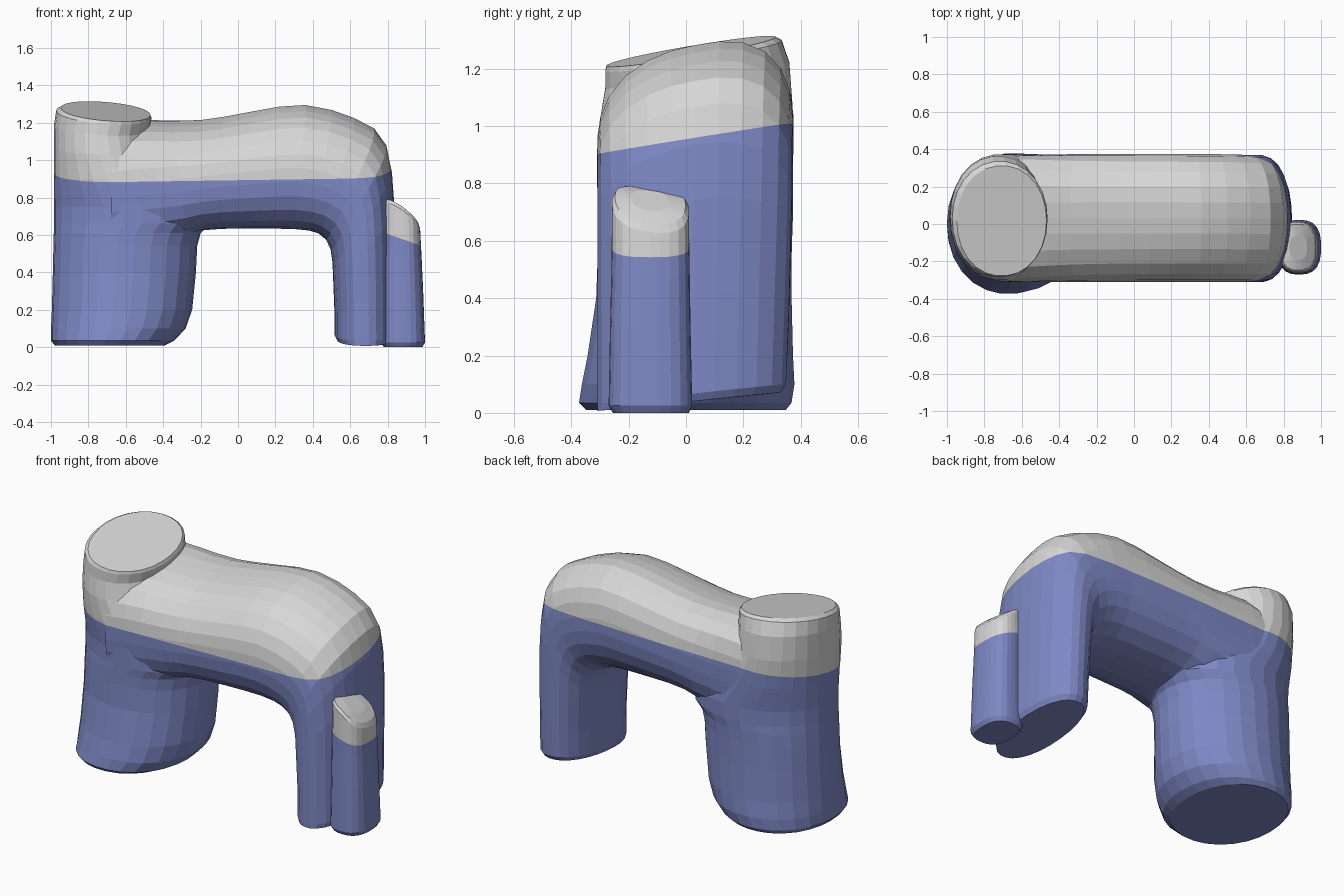
import bpy
import bmesh
from math import cos, sin, tau
from mathutils import Vector

if "Cube" in bpy.data.objects:
    bpy.data.objects.remove(bpy.data.objects["Cube"])

SIDES = 26


def material(name, rgb):
    mat = bpy.data.materials.new(name)
    mat.use_nodes = True
    color = (*rgb, 1)
    mat.diffuse_color = color
    mat.node_tree.nodes["Principled BSDF"].inputs["Base Color"].default_value = color
    return mat


blue = material("slate blue", (0.21, 0.25, 0.56))
grey = material("pale grey", (0.68, 0.68, 0.68))


def loft(name, rings):
    """Skin a list of closed rings and cap both ends."""
    bm = bmesh.new()
    loops = [[bm.verts.new(p) for p in ring] for ring in rings]
    for low, high in zip(loops, loops[1:]):
        for i in range(SIDES):
            j = (i + 1) % SIDES
            bm.faces.new((low[i], low[j], high[j], high[i]))
    bm.faces.new(loops[0][::-1])
    bm.faces.new(loops[-1])
    bmesh.ops.recalc_face_normals(bm, faces=bm.faces)
    mesh = bpy.data.meshes.new(name)
    bm.to_mesh(mesh)
    bm.free()
    obj = bpy.data.objects.new(name, mesh)
    bpy.context.collection.objects.link(obj)
    return obj


def curve(t, power):
    """Point on a unit superellipse."""
    c, s = cos(t), sin(t)
    k = (abs(c) ** power + abs(s) ** power) ** (-1 / power)
    return c * k, s * k


def column(name, levels, tilt, power):
    """Stack of level ovals; each level leans by its share of the tilt."""
    rings = []
    for z, x0, x1, y0, y1, lean in levels:
        ring = []
        for i in range(SIDES):
            c, s = curve(tau * i / SIDES, power)
            x = (x0 + x1) / 2 + c * (x1 - x0) / 2
            y = (y0 + y1) / 2 + s * (y1 - y0) / 2
            ring.append((x, y, z + lean * tilt(x, y)))
        rings.append(ring)
    return loft(name, rings)


def arm(name, stations, shear):
    """Tube through pairs of inner and outer points in the xz plane."""
    rings = []
    for xi, zi, xo, zo, half, power in stations:
        inner, outer = Vector((xi, 0, zi)), Vector((xo, 0, zo))
        ring = []
        for i in range(SIDES):
            c, s = curve(tau * i / SIDES, power)
            p = (inner + outer) / 2 + (outer - inner) / 2 * c
            p.y = half - 0.31 + half * s
            # The crown leans more than the inner side
            p.z += shear * p.y * (1 + max(c, 0) * zo * .75)
            ring.append(p)
        rings.append(ring)
    return loft(name, rings)


def two_tone(obj, point, normal):
    """Cut the mesh on a plane: grey above, blue below."""
    point, normal = Vector(point), Vector(normal)
    obj.data.materials.clear()
    obj.data.materials.append(blue)
    obj.data.materials.append(grey)
    bm = bmesh.new()
    bm.from_mesh(obj.data)
    bmesh.ops.bisect_plane(bm, geom=bm.verts[:] + bm.edges[:] + bm.faces[:],
                           plane_co=point, plane_no=normal, dist=1e-5)
    for f in bm.faces:
        f.material_index = int((f.calc_center_median() - point).dot(normal) > 0)
        f.smooth = False
    bm.to_mesh(obj.data)
    bm.free()


# Thick leg with a slanted flat top, flaring where it meets the bridge
body = column("arched_body", [
    (.01, -.98, -.39, -.35, .35, 0),
    (.035, -1, -.34, -.375, .37, 0),
    (.1, -1, -.28, -.365, .38, 0),
    (.2, -.995, -.245, -.345, .375, 0),
    (.4, -.99, -.225, -.315, .37, 0),
    (.54, -.987, -.218, -.31, .37, 0),
    (.61, -.985, -.2, -.31, .372, 0),
    (.66, -.985, -.15, -.31, .374, 0),
    (.75, -.985, -.15, -.31, .375, 0),
    (.9, -.985, -.33, -.31, .375, 0),
    (1.05, -.985, -.45, -.3, .373, .4),
    (1.17, -.983, -.475, -.283, .362, .8),
    (1.24, -.972, -.462, -.283, .335, 1),
    (1.257, -.947, -.468, -.278, .312, 1),
], lambda x, y: .17 * y - .08 * (x + .7), 2.1)

# Bridge bending down into the slim leg
bridge = arm("bridge", [
    (-.68, .56, -.68, 1.17, .338, 3.4),
    (-.55, .57, -.56, 1.185, .34, 3.3),
    (-.4, .585, -.46, 1.19, .341, 3),
    (-.27, .605, -.34, 1.19, .342, 2.75),
    (-.18, .628, -.2, 1.195, .343, 2.6),
    (-.08, .635, -.08, 1.212, .343, 2.55),
    (.08, .635, .08, 1.242, .343, 2.5),
    (.2, .635, .22, 1.267, .343, 2.5),
    (.3, .633, .36, 1.276, .342, 2.5),
    (.38, .625, .5, 1.25, .342, 2.5),
    (.43, .61, .62, 1.208, .341, 2.5),
    (.47, .575, .73, 1.152, .34, 2.45),
    (.495, .52, .795, 1.063, .34, 2.4),
    (.505, .45, .823, .93, .34, 2.3),
    (.51, .33, .837, .74, .338, 2.3),
    (.515, .2, .842, .4, .335, 2.2),
    (.515, .065, .845, .065, .33, 2.2),
    (.53, .038, .83, .038, .32, 2.2),
], .1)

# Weld the bridge to the thick leg
weld = body.modifiers.new("weld", "BOOLEAN")
weld.operation = "UNION"
weld.solver = "EXACT"
weld.object = bridge
graph = bpy.context.evaluated_depsgraph_get()
body.data = bpy.data.meshes.new_from_object(body.evaluated_get(graph))
body.modifiers.clear()
bpy.data.objects.remove(bridge)
two_tone(body, (0, 0, .942), (-.015, -.16, 1))

# Small side post with a slanted, slightly domed top
post = column("side_post", [
    (0, .78, .985, -.255, .01, 0),
    (.025, .765, 1, -.27, .022, 0),
    (.3, .77, .99, -.265, .016, 0),
    (.5, .773, .982, -.26, .013, .3),
    (.715, .778, .974, -.258, .01, 1),
    (.735, .787, .964, -.247, -.002, 1),
    (.742, .83, .925, -.19, -.06, 1),
], lambda x, y: -.72 * (x - .88) - 2 * (x - .88) ** 2 - .12 * (y + .12), 2.7)
two_tone(post, (.78, 0, .612), (.35, 0, 1))
